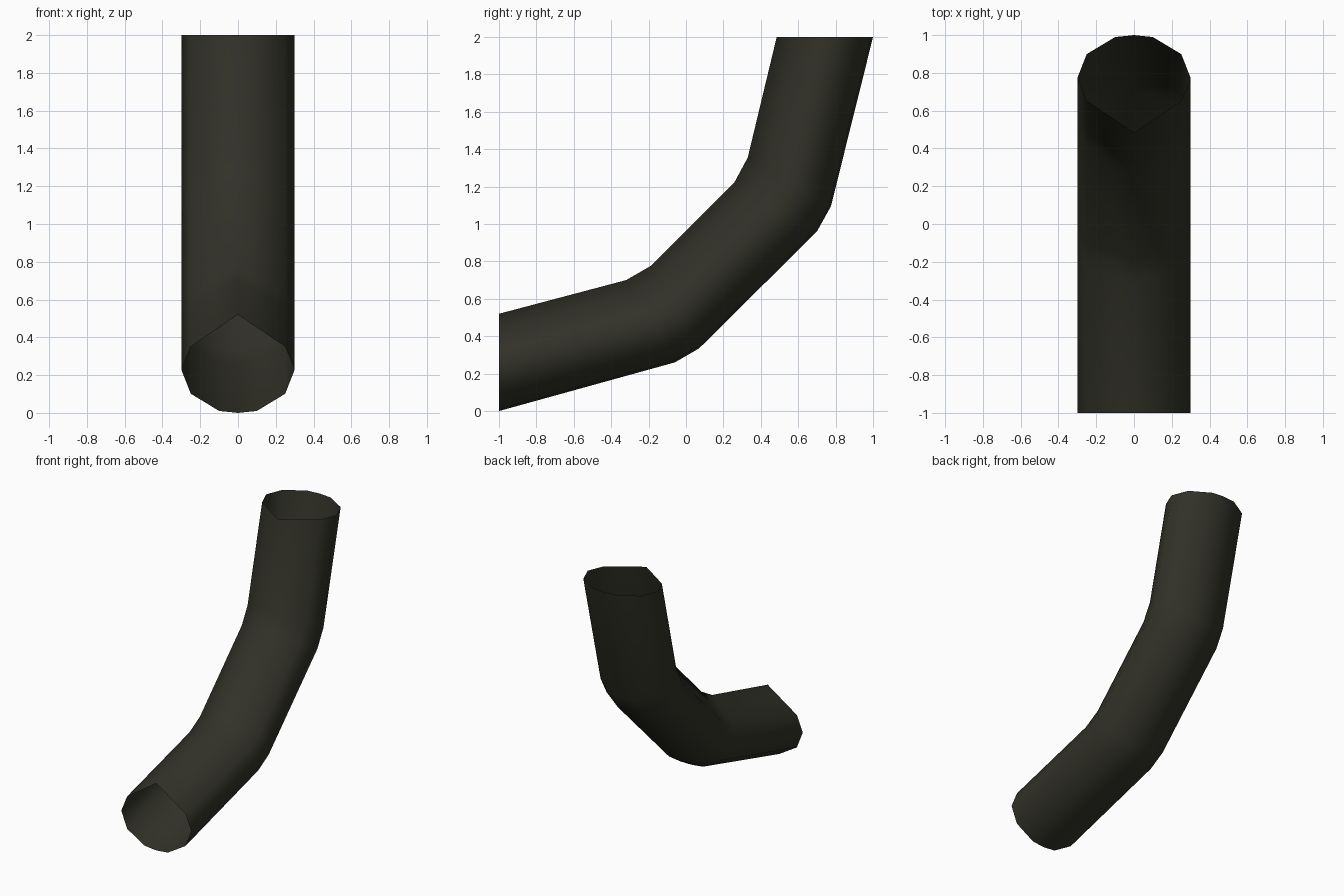
import bpy, bmesh
from mathutils import Vector

if "Cube" in bpy.data.objects:
    bpy.data.objects.remove(bpy.data.objects["Cube"])

# Colour
mat = bpy.data.materials.new("dark olive")
mat.diffuse_color = (0.031, 0.031, 0.021, 1)
mat.use_nodes = True
mat.node_tree.nodes["Principled BSDF"].inputs["Base Color"].default_value = mat.diffuse_color

# Cross-section: half width and height fraction from keel (0) to ridge (1)
half = [(0.10, 0.02), (0.25, 0.195), (0.30, 0.44), (0.25, 0.675)]
section = [(0, 0)] + half + [(0, 1)] + [(-x, t) for x, t in reversed(half)]

# Rings along the bend: keel (y, z) and ridge (y, z)
rings = [
    ((-1.00, 0.00), (-1.00, 0.52)),
    ((-0.06, 0.26), (-0.32, 0.70)),
    ((0.07, 0.335), (-0.19, 0.775)),
    ((0.70, 0.96), (0.26, 1.225)),
    ((0.775, 1.095), (0.33, 1.355)),
    ((1.00, 2.00), (0.485, 2.00)),
]

# Open-ended bent pipe
bm = bmesh.new()
loops = []
for keel, ridge in rings:
    a, b = Vector((0, *keel)), Vector((0, *ridge))
    loops.append([bm.verts.new(a.lerp(b, t) + Vector((x, 0, 0))) for x, t in section])
n = len(section)
for r0, r1 in zip(loops, loops[1:]):
    for i in range(n):
        j = (i + 1) % n
        f = bm.faces.new((r0[i], r0[j], r1[j], r1[i]))
        f.smooth = True

mesh = bpy.data.meshes.new("bent_pipe")
bm.to_mesh(mesh)
bm.free()
mesh.materials.append(mat)
pipe = bpy.data.objects.new("bent_pipe", mesh)
bpy.context.collection.objects.link(pipe)
